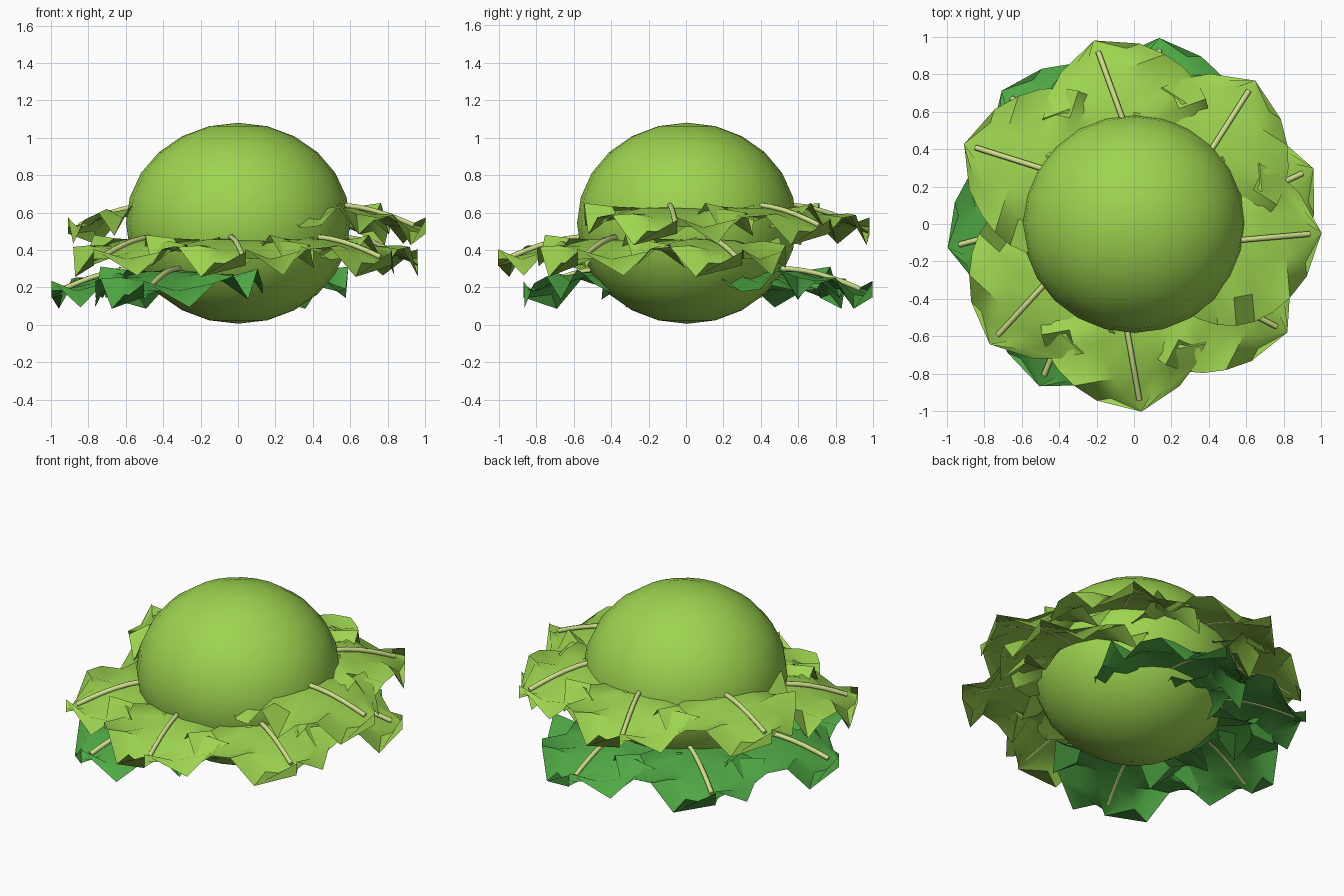
import bpy, bmesh
from math import sin, cos, pi, radians
from mathutils import Vector

if "Cube" in bpy.data.objects:
    bpy.data.objects.remove(bpy.data.objects["Cube"])


def material(name, rgb):
    m = bpy.data.materials.new(name)
    m.diffuse_color = (*rgb, 1)
    m.use_nodes = True
    m.node_tree.nodes["Principled BSDF"].inputs["Base Color"].default_value = m.diffuse_color
    return m


LIGHT = material("light_green", (0.34, 0.66, 0.08))
DARK = material("dark_green", (0.08, 0.40, 0.06))
PALE = material("pale_rib", (0.62, 0.74, 0.25))


def place(angle, along, side, z):
    # leaf frame: along = outward, side = clockwise; midrib runs off-centre
    side += 0.135
    c, s = cos(angle), sin(angle)
    return Vector((along * c + side * s, along * s - side * c, z))


def finish(name, bm, mat, smooth):
    me = bpy.data.meshes.new(name)
    bm.to_mesh(me)
    bm.free()
    ob = bpy.data.objects.new(name, me)
    bpy.context.collection.objects.link(ob)
    me.materials.append(mat)
    bpy.context.view_layer.objects.active = ob
    ob.select_set(True)
    bpy.ops.object.shade_smooth_by_angle(angle=radians(smooth))
    ob.select_set(False)
    return ob


def arch(base, t):
    return base + 0.14 * sin(pi * t)


def leaf(i, angle, base, mat):
    # ruffled rounded sheet, sides drooping
    nt, nv = 10, 6
    bm = bmesh.new()
    rows = []
    for a in range(nt + 1):
        t = a / nt
        w = 0.455 * max(sin(pi * t), 0.0) ** 0.6
        row = []
        for b in range(nv + 1):
            v = 2 * b / nv - 1
            ruffle = 0.09 * min(1, t / 0.35) * abs(v) ** 2.2 * sin(23 * t + 3 * v)
            droop = 0.065 * v * v * sin(pi * t)
            z = arch(base, t) + ruffle - droop
            row.append(bm.verts.new(place(angle, t * 0.995, v * w, z)))
        rows.append(row)
    for a in range(nt):
        for b in range(nv):
            bm.faces.new((rows[a][b], rows[a + 1][b], rows[a + 1][b + 1], rows[a][b + 1]))
    bmesh.ops.recalc_face_normals(bm, faces=bm.faces)
    finish(f"leaf_{i}", bm, mat, 35)

    # midrib tube resting on the sheet
    cu = bpy.data.curves.new(f"midrib_{i}", "CURVE")
    cu.dimensions = "3D"
    cu.bevel_depth = 0.015
    cu.bevel_resolution = 1
    cu.use_fill_caps = True
    sp = cu.splines.new("POLY")
    ts = [0.4 + 0.53 * k / 7 for k in range(8)]
    sp.points.add(len(ts) - 1)
    for p, t in zip(sp.points, ts):
        p.co = (*place(angle, t, 0, arch(base, t) + 0.01), 1)
    ob = bpy.data.objects.new(f"midrib_{i}", cu)
    bpy.context.collection.objects.link(ob)
    cu.materials.append(PALE)


# round head
bm = bmesh.new()
bmesh.ops.create_uvsphere(bm, u_segments=24, v_segments=12, radius=1)
for v in bm.verts:
    v.co = Vector((v.co.x * 0.6 + 0.001, v.co.y * 0.587 + 0.005, v.co.z * 0.537 + 0.543))
finish("head", bm, LIGHT, 60)

# spiral of leaves in three tiers, lowest one dark
for i in range(12):
    tier = i % 3
    leaf(i, radians(90 + 137.5 * i), 0.152 + 0.17 * tier, DARK if tier == 0 else LIGHT)
